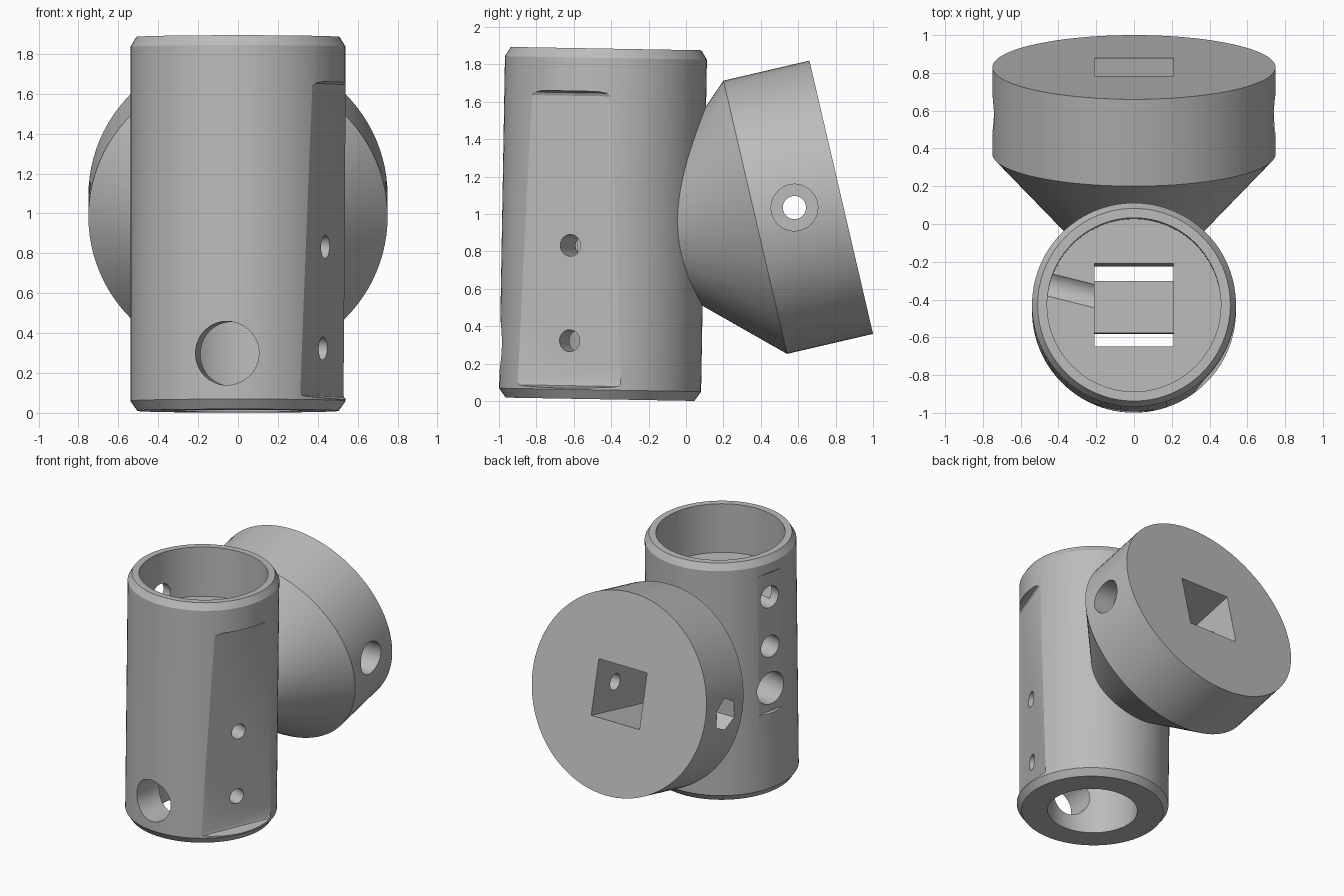
import bpy, bmesh, math
from mathutils import Matrix, Vector

if "Cube" in bpy.data.objects:
    bpy.data.objects.remove(bpy.data.objects["Cube"])

grey = bpy.data.materials.new("light_grey")
grey.diffuse_color = (0.5, 0.5, 0.5, 1)
grey.use_nodes = True
grey.node_tree.nodes["Principled BSDF"].inputs["Base Color"].default_value = grey.diffuse_color

# Frames: barrel leans slightly back, head faces back and slightly up
BARREL = Matrix.Translation((0, -0.46, 0.01)) @ Matrix.Rotation(math.radians(-1), 4, 'X')
HEAD = Matrix.Translation((0, 0.83, 1.09)) @ Matrix.Rotation(math.radians(-76.9), 4, 'X')


def finish(name, bm, frame):
    bmesh.ops.transform(bm, matrix=frame, verts=bm.verts)
    bmesh.ops.recalc_face_normals(bm, faces=bm.faces)
    me = bpy.data.meshes.new(name)
    bm.to_mesh(me)
    bm.free()
    me.materials.append(grey)
    ob = bpy.data.objects.new(name, me)
    bpy.context.collection.objects.link(ob)
    return ob


def lathe(name, profile, frame, n=96):
    """Closed solid from (radius, height) points."""
    bm = bmesh.new()
    rings = [[bm.verts.new((r * math.cos(2 * math.pi * i / n), r * math.sin(2 * math.pi * i / n), z))
              for i in range(n)] for r, z in profile]
    for a, b in zip(rings, rings[1:]):
        for i in range(n):
            j = (i + 1) % n
            bm.faces.new((a[i], a[j], b[j], b[i]))
    bm.faces.new(rings[0])
    bm.faces.new(rings[-1])
    return finish(name, bm, frame)


def rod(name, r, z0, z1, frame, n=48):
    return lathe(name, [(r, z0), (r, z1)], frame, n)


def box(name, lo, hi, frame):
    bm = bmesh.new()
    lo, hi = Vector(lo), Vector(hi)
    size = hi - lo
    bmesh.ops.create_cube(bm, size=1, matrix=Matrix.Translation((lo + hi) / 2) @ Matrix.Diagonal((*size, 1)))
    return finish(name, bm, frame)


def prism(name, points, half, angle):
    """Extrude a (radial, height) outline sideways, turned about the barrel axis."""
    bm = bmesh.new()
    a = [bm.verts.new((r, -half, z)) for r, z in points]
    b = [bm.verts.new((r, half, z)) for r, z in points]
    n = len(points)
    bm.faces.new(a)
    bm.faces.new(b)
    for i in range(n):
        j = (i + 1) % n
        bm.faces.new((a[i], a[j], b[j], b[i]))
    return finish(name, bm, BARREL @ Matrix.Rotation(math.radians(angle), 4, 'Z'))


def radial(angle, z):
    """Frame whose z axis points outward from the barrel axis."""
    return (BARREL @ Matrix.Translation((0, 0, z)) @ Matrix.Rotation(math.radians(angle), 4, 'Z')
            @ Matrix.Rotation(math.pi / 2, 4, 'Y'))


def combine(target, other, op):
    mod = target.modifiers.new(op.lower(), 'BOOLEAN')
    mod.operation, mod.object, mod.solver = op, other, 'EXACT'
    bpy.context.view_layer.objects.active = target
    bpy.ops.object.modifier_apply(modifier=mod.name)
    bpy.data.objects.remove(other)


# Chamfered barrel and conical head
body = lathe("angled_socket", [(0.505, 0), (0.54, 0.05), (0.54, 1.825), (0.51, 1.875)], BARREL)
head = lathe("head", [(0.17, -1.10), (0.75, -0.472), (0.75, 0)], HEAD)
combine(body, head, 'UNION')

# Top cup, square shaft and bottom bore
cuts = [
    rod("cup", 0.46, 1.49, 2.0, BARREL, 96),
    box("shaft", (-0.21, -0.215, 0.6), (0.21, 0.225, 1.6), BARREL),
    rod("bore", 0.32, -0.1, 0.65, BARREL, 64),
]

# Tapered front-right flat and shallow left flat
cuts.append(prism("right_flat", [(0.49, 1.62), (0.498, 1.636), (0.515, 1.645), (0.7, 1.65),
                                 (0.7, 0.035), (0.48, 0.065), (0.458, 0.07), (0.452, 0.085)], 0.4, -21.5))
cuts.append(prism("left_flat", [(0.528, 1.74), (0.6, 1.80), (0.6, 0.58), (0.528, 0.65)], 0.2, 166))

# Holes through the barrel wall: angle, height, radius
for angle, z, r in [(-21.5, 0.82, 0.058), (-21.5, 0.31, 0.058), (166, 1.55, 0.085),
                    (166, 1.16, 0.085), (166, 0.83, 0.125), (264, 0.28, 0.16)]:
    cuts.append(rod("hole", r, 0.1, 0.8, radial(angle, z)))

# Square pocket and cross bolt in the head
cuts.append(box("pocket", (-0.21, -0.21, -0.85), (0.21, 0.21, 0.1), HEAD))
BOLT = Matrix.Translation((0, 0.58, 1.035)) @ Matrix.Rotation(math.pi / 2, 4, 'Y')
cuts.append(rod("bolt", 0.062, -0.9, 0.9, BOLT))
cuts.append(rod("bolt_head", 0.125, 0.58, 0.9, BOLT))
cuts.append(rod("nut", 0.125, -0.9, -0.58, BOLT, 6))

for c in cuts:
    combine(body, c, 'DIFFERENCE')

# Bar across the shaft
bar = box("shaft_bar", (-0.215, -0.135, 0.68), (0.215, 0.14, 0.98), BARREL)
combine(body, bar, 'UNION')

bpy.ops.object.select_all(action='DESELECT')
body.select_set(True)
bpy.context.view_layer.objects.active = body
bpy.ops.object.shade_smooth_by_angle(angle=math.radians(25))
